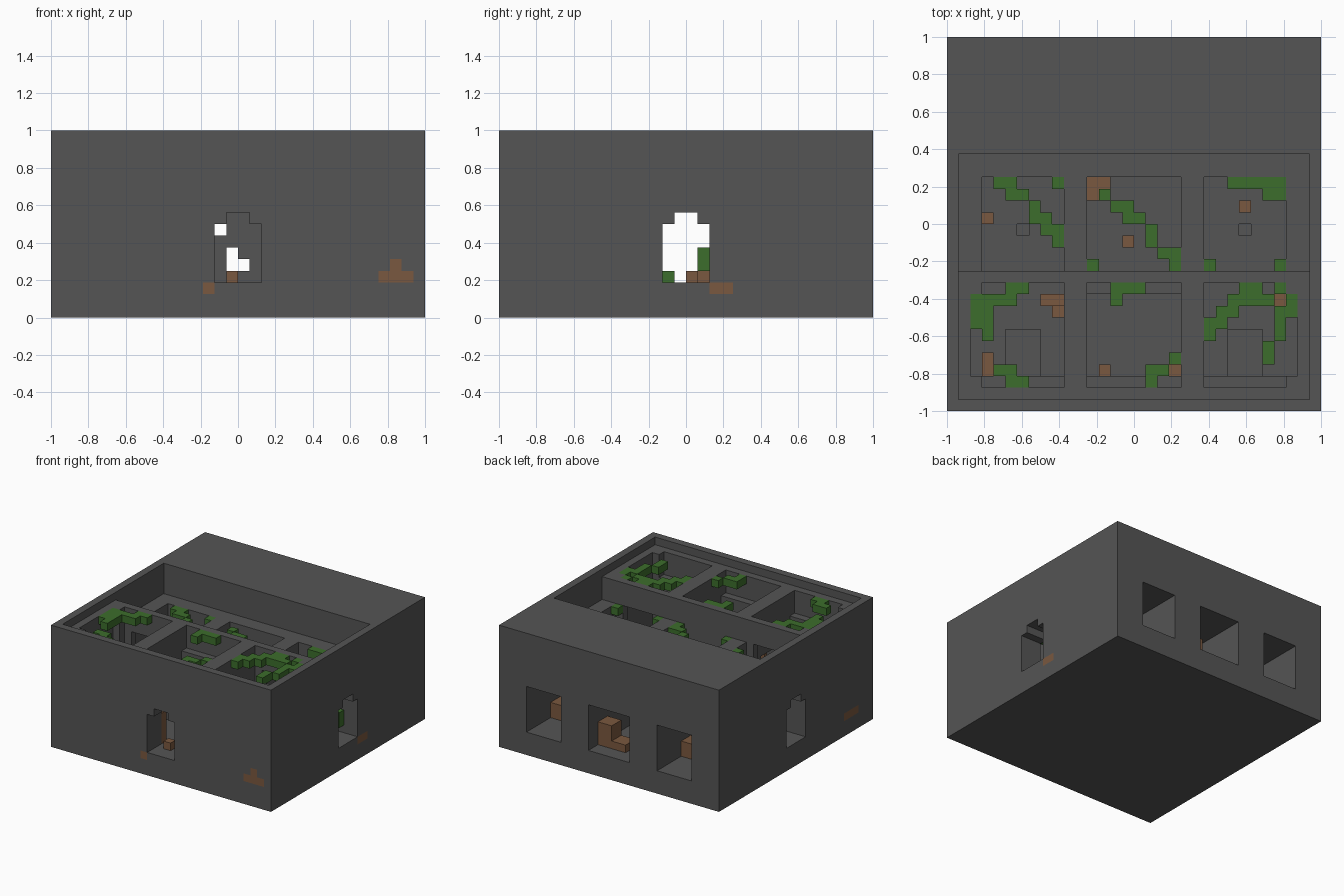
import bpy
import bmesh
from mathutils import Vector

U = 1 / 16  # edge length of one block

default = bpy.data.objects.get("Cube")
if default:
    bpy.data.objects.remove(default, do_unlink=True)


def material(name, rgb):
    mat = bpy.data.materials.new(name)
    mat.use_nodes = True
    color = (*rgb, 1)
    mat.diffuse_color = color
    bsdf = next(n for n in mat.node_tree.nodes if n.type == 'BSDF_PRINCIPLED')
    bsdf.inputs["Base Color"].default_value = color
    bsdf.inputs["Roughness"].default_value = 1
    return mat


cells = {}  # block position -> part name


def fill(part, x0, x1, y0, y1, z0, z1):
    """Fill a box with blocks of a part; part None carves the box away."""
    for x in range(x0, x1):
        for y in range(y0, y1):
            for z in range(z0, z1):
                if part:
                    cells[x, y, z] = part
                else:
                    cells.pop((x, y, z), None)


def carve(*box):
    fill(None, *box)


def mirrored(part, x0, x1, *rest):
    fill(part, x0, x1, *rest)
    fill(part, -x1, -x0, *rest)


STONE, VINE, DIRT = "stone_ruin", "vines", "dirt_rubble"
FLOOR, LOW, HIGH = 3, 12, 15

# Solid block with a sunken roof in two steps
fill(STONE, -16, 16, -16, 16, 0, 16)
carve(-15, 15, -15, 6, HIGH, 16)
carve(-15, 15, -4, 6, LOW, 16)

# Rear rooms, open to the sky
carve(-4, 4, -4, 4, FLOOR, LOW)
mirrored(None, 6, 13, -4, 4, FLOOR, LOW)
mirrored(None, 9, 10, -1, 0, FLOOR - 1, FLOOR)

# Front rooms with ledges under the roof opening
carve(-4, 4, -13, -6, FLOOR, HIGH)
carve(-4, 4, -14, -5, LOW, HIGH)
mirrored(None, 6, 13, -13, -5, FLOOR, HIGH)
mirrored(None, 13, 14, -13, -6, FLOOR, HIGH)
mirrored(None, 6, 13, -14, -13, LOW, HIGH)
mirrored(STONE, 8, 11, -13, -9, FLOOR, FLOOR + 2)

# Side passage and front doorway with a stepped arch
carve(-16, 16, -2, 2, FLOOR, 8)
carve(-16, 16, -1, 1, 8, 9)
carve(-2, 2, -16, -13, FLOOR, 8)
carve(-1, 1, -16, -13, 8, 9)

# Openings between rooms
mirrored(None, 4, 6, -11, -7, FLOOR, 9)
mirrored(None, 7, 12, -5, -4, FLOOR, LOW)
carve(-2, -1, -6, -4, 7, 8)
carve(-1, 0, -6, -4, FLOOR, 6)
carve(0, 1, -6, -4, 4, 5)

# Deep rear windows
carve(-3, 3, 4, 16, FLOOR, 9)
mirrored(None, 7, 12, 4, 16, FLOOR, 9)

# Vines laid across the roof openings: row -> runs of blocks along x
rear_vines = {
    3: [(-12, -10), (-7, -6), (8, 13)],
    2: [(-11, -9), (-3, -2), (11, 13)],
    1: [(-9, -8), (-2, 0)],
    0: [(-9, -7), (-1, 1)],
    -1: [(-8, -6), (1, 2)],
    -2: [(-7, -6), (1, 2)],
    -3: [(2, 4)],
    -4: [(-4, -3), (3, 4), (6, 7), (12, 13)],
}
front_vines = {
    -6: [(-11, -9), (-2, 1), (9, 11), (12, 13)],
    -7: [(-14, -10), (-2, -1), (8, 12), (13, 14)],
    -8: [(-14, -12), (7, 9), (12, 14)],
    -9: [(-14, -12), (6, 8), (12, 13)],
    -10: [(-13, -12), (6, 7), (12, 13)],
    -11: [(11, 12)],
    -12: [(3, 4), (11, 12)],
    -13: [(-12, -10), (1, 3)],
    -14: [(-11, -9), (1, 2)],
}
for rows, top in ((rear_vines, LOW), (front_vines, HIGH)):
    for y, runs in rows.items():
        for x0, x1 in runs:
            fill(VINE, x0, x1, y, y + 1, top - 1, top)

# Vines in the side doorway
fill(VINE, 13, 14, -2, -1, FLOOR, 4)
fill(VINE, 13, 14, 1, 2, 4, 6)


def rubble(x0, x1, y0, y1, height=1):
    fill(DIRT, x0, x1, y0, y1, FLOOR, FLOOR + height)


# Rubble on the room floors
rubble(-13, -12, 0, 1)
rubble(9, 10, 1, 2)
rubble(-1, 0, -2, -1)
rubble(-4, -2, 3, 4, 2)
rubble(-4, -3, 2, 3, 2)
rubble(-8, -6, -7, -6, 2)
rubble(-7, -6, -8, -7)
rubble(-13, -12, -13, -11, 2)
rubble(-3, -2, -13, -12, 4)
rubble(3, 4, -13, -12, 2)
rubble(12, 13, -7, -6, 2)
rubble(-1, 0, -14, -13)

# Rubble inside the rear windows
rubble(-1, 3, 12, 14)
rubble(1, 3, 12, 14, 3)
rubble(10, 12, 9, 11, 2)
rubble(-9, -7, 9, 11, 2)

# Dirt blocks flush with the outer walls
fill(DIRT, -3, -2, -16, -15, 2, 3)
fill(DIRT, 12, 15, -16, -15, 3, 4)
fill(DIRT, 13, 14, -16, -15, 4, 5)
fill(DIRT, 15, 16, 2, 4, 2, 3)
fill(DIRT, -16, -15, -13, -10, 2, 3)


def build(part, mat):
    """Make one mesh from the exposed sides of a part's blocks."""
    bm = bmesh.new()
    verts = {}

    def vert(p):
        key = tuple(p)
        if key not in verts:
            verts[key] = bm.verts.new(Vector(p) * U)
        return verts[key]

    for cell, owner in cells.items():
        if owner != part:
            continue
        for axis in range(3):
            for side in (0, 1):
                other = list(cell)
                other[axis] += 2 * side - 1
                if tuple(other) in cells:
                    continue
                quad = []
                for a, b in ((0, 0), (1, 0), (1, 1), (0, 1)):
                    p = list(cell)
                    p[axis] += side
                    p[(axis + 1) % 3] += a
                    p[(axis + 2) % 3] += b
                    quad.append(vert(p))
                bm.faces.new(quad if side else quad[::-1])
    mesh = bpy.data.meshes.new(part)
    bm.to_mesh(mesh)
    bm.free()
    mesh.materials.append(mat)
    bpy.context.collection.objects.link(bpy.data.objects.new(part, mesh))


build(STONE, material("dark stone gray", (0.09, 0.09, 0.09)))
build(VINE, material("leaf green", (0.045, 0.155, 0.025)))
build(DIRT, material("dirt brown", (0.195, 0.098, 0.05)))
